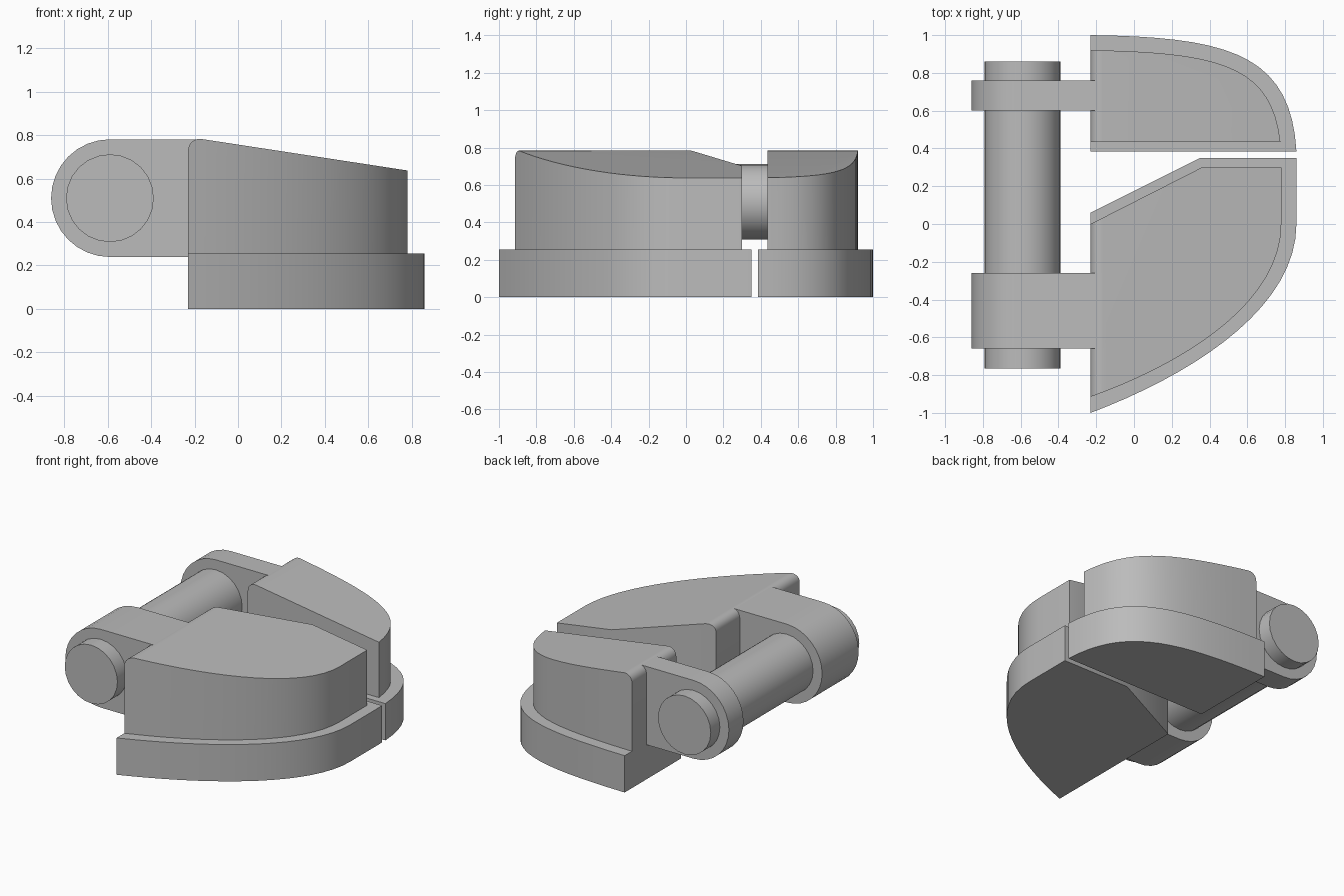
import bpy, bmesh, math
from mathutils import Vector
from mathutils.geometry import interpolate_bezier

cube = bpy.data.objects.get("Cube")
if cube:
    bpy.data.objects.remove(cube, do_unlink=True)

grey = bpy.data.materials.new("plain grey")
grey.use_nodes = True
COLOUR = (0.5, 0.5, 0.5, 1)
grey.diffuse_color = COLOUR
grey.node_tree.nodes["Principled BSDF"].inputs["Base Color"].default_value = COLOUR

LEFT = -0.23          # shared flat hinge-side face of both jaws
STEP = 0.255          # top of the base slabs
AXIS_X, AXIS_Z = -0.59, 0.51


def curve(a, b, c, d, count=18):
    """Points of a smooth curve through two ends with two handles."""
    return [tuple(p) for p in interpolate_bezier(Vector(a), Vector(b), Vector(c), Vector(d), count)]


def prism(name, base, shift, shape_top=None):
    """Extrude a closed outline of 3D points along shift."""
    bm = bmesh.new()
    face = bm.faces.new([bm.verts.new(p) for p in base])
    res = bmesh.ops.extrude_face_region(bm, geom=[face], use_keep_orig=True)
    for v in res["geom"]:
        if isinstance(v, bmesh.types.BMVert):
            v.co += Vector(shift)
    if shape_top:
        shape_top(bm)
    bmesh.ops.recalc_face_normals(bm, faces=bm.faces)
    mesh = bpy.data.meshes.new(name)
    bm.to_mesh(mesh)
    bm.free()
    mesh.materials.append(grey)
    obj = bpy.data.objects.new(name, mesh)
    bpy.context.collection.objects.link(obj)
    bpy.ops.object.select_all(action='DESELECT')
    obj.select_set(True)
    bpy.context.view_layer.objects.active = obj
    bpy.ops.object.shade_smooth_by_angle(angle=math.radians(30))
    return obj


def slope_and_round(bm):
    """Tilt the top down towards +x and round its hinge-side edge."""
    top = [v for v in bm.verts if v.co.z > STEP + 0.1]
    for v in top:
        v.co.z = 0.792 - 0.153 * (v.co.x - LEFT)
    edge = [e for e in bm.edges if all(v in top and v.co.x < LEFT + 0.001 for v in e.verts)]
    bmesh.ops.bevel(bm, geom=edge, offset=0.065, segments=8, profile=0.5, affect='EDGES')


def jaw(name, base, upper):
    """A base slab with an inset, sloped upper block."""
    prism(name + "_base", [(x, y, 0) for x, y in base], (0, 0, STEP))
    prism(name + "_block", [(x, y, STEP) for x, y in upper], (0, 0, 0.5), slope_and_round)


# Front jaw, with the slanted inner corner
jaw("front_jaw",
    curve((LEFT, -1), (0.3, -0.8), (0.86, -0.45), (0.86, 0)) + [(0.86, 0.35), (0.35, 0.35), (LEFT, 0.06)],
    curve((LEFT, -0.915), (0.26, -0.74), (0.78, -0.42), (0.78, 0)) + [(0.78, 0.3), (0.36, 0.3), (LEFT, 0)])

# Rear jaw, a quarter-round shape
jaw("rear_jaw",
    curve((0.86, 0.385), (0.83, 0.9), (0.5, 0.99), (LEFT, 1)) + [(LEFT, 0.385)],
    curve((0.775, 0.435), (0.73, 0.84), (0.45, 0.91), (LEFT, 0.92)) + [(LEFT, 0.435)])


def arc(radius, start, end, count, y):
    return [(AXIS_X + radius * math.cos(a), y, AXIS_Z + radius * math.sin(a))
            for a in (start + (end - start) * i / count for i in range(count + 1))]


# Hinge arms with rounded ends
for name, y0, y1 in (("front_arm", -0.66, -0.26), ("rear_arm", 0.6, 0.76)):
    outline = arc(0.271, math.pi / 2, math.pi * 1.5, 16, y0)
    outline += [(-0.18, y0, AXIS_Z - 0.271), (-0.18, y0, AXIS_Z + 0.271)]
    prism(name, outline, (0, y1 - y0, 0))

# Hinge pin through both arms
prism("hinge_pin", arc(0.202, 0, 2 * math.pi, 24, -0.765)[:-1], (0, 1.625, 0))
